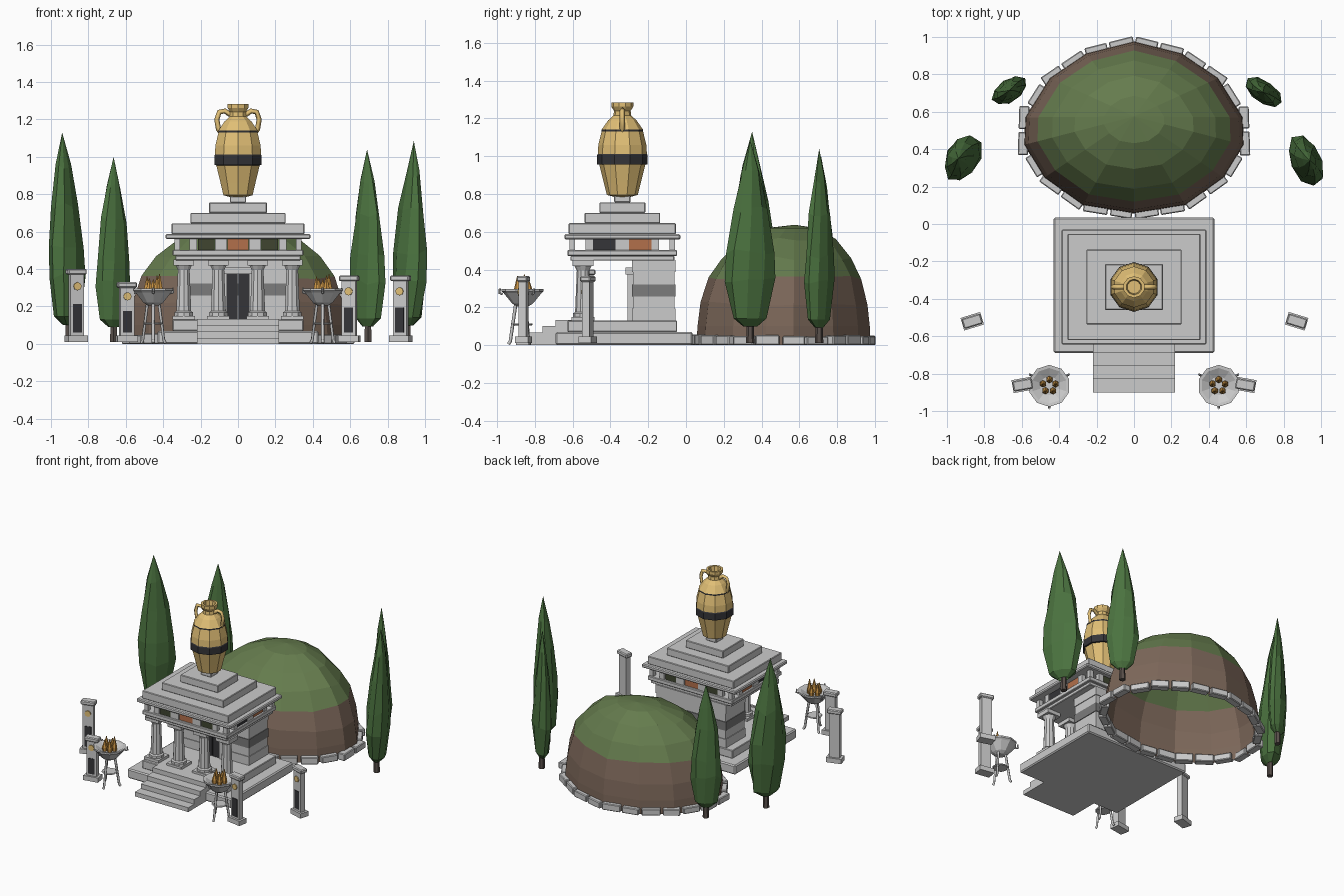
import bpy, bmesh, math, random
from mathutils import Matrix, Vector

if "Cube" in bpy.data.objects:
    bpy.data.objects.remove(bpy.data.objects["Cube"])
random.seed(4)

def mat(name, r, g, b):
    m = bpy.data.materials.new(name)
    m.diffuse_color = (r, g, b, 1)
    m.use_nodes = True
    m.node_tree.nodes["Principled BSDF"].inputs["Base Color"].default_value = m.diffuse_color
    return m

GOLD = mat("gold", .75, .52, .18)
DARK = mat("dark", .035, .035, .04)
STONE = mat("dark_stone", .2, .2, .2)
CLAY = mat("clay", .45, .16, .07)
OLIVE = mat("olive", .05, .06, .03)
LEAF = mat("leaf", .07, .17, .05)
GRASS = mat("grass", .13, .2, .075)
EARTH = mat("earth", .2, .135, .1)
BARK = mat("bark", .1, .08, .07)
FLAME = mat("flame", .6, .3, .06)

def make(name, bm, mats=(), M=None):
    bmesh.ops.recalc_face_normals(bm, faces=bm.faces)
    if M is not None:
        bm.transform(M)
    me = bpy.data.meshes.new(name)
    bm.to_mesh(me)
    bm.free()
    for m in mats:
        me.materials.append(m)
    ob = bpy.data.objects.new(name, me)
    bpy.context.collection.objects.link(ob)
    return ob

def box(name, x0, x1, y0, y1, z0, z1, m=None, M=None, bevel=0):
    bm = bmesh.new()
    bmesh.ops.create_cube(bm, size=1, matrix=Matrix.Translation(((x0+x1)/2, (y0+y1)/2, (z0+z1)/2))
                          @ Matrix.Diagonal((x1-x0, y1-y0, z1-z0, 1)))
    if bevel:
        bmesh.ops.bevel(bm, geom=bm.edges[:], offset=bevel, segments=1, affect='EDGES')
    return make(name, bm, [m] if m else [], M)

def loft(name, rings, mats=(), bands=None, caps=True, M=None):
    """Join rings of points; bands gives the material index per gap."""
    bm = bmesh.new()
    vs = [[bm.verts.new(p) for p in r] for r in rings]
    n = len(rings[0])
    for k in range(len(vs)-1):
        for i in range(n):
            j = (i+1) % n
            f = bm.faces.new((vs[k][i], vs[k][j], vs[k+1][j], vs[k+1][i]))
            f.material_index = bands[k] if bands else 0
    if caps:
        bm.faces.new(vs[0])
        bm.faces.new(vs[-1])
    else:
        bmesh.ops.remove_doubles(bm, verts=vs[-1], dist=1e-4)
    return make(name, bm, mats, M)

def lathe(name, prof, n, loc=(0, 0, 0), mats=(), bands=None):
    rings = [[(r*math.cos(2*math.pi*(i+.5)/n), r*math.sin(2*math.pi*(i+.5)/n), z) for i in range(n)] for r, z in prof]
    return loft(name, rings, mats, bands, True, Matrix.Translation(loc))

def tube(name, pts, r, m=None):
    cu = bpy.data.curves.new(name, 'CURVE')
    cu.dimensions, cu.bevel_depth, cu.bevel_resolution, cu.use_fill_caps = '3D', r, 0, True
    sp = cu.splines.new('POLY')
    sp.points.add(len(pts)-1)
    for p, q in zip(sp.points, pts):
        p.co = (*q, 1)
    if m:
        cu.materials.append(m)
    ob = bpy.data.objects.new(name, cu)
    bpy.context.collection.objects.link(ob)
    return ob

CY = -.337  # temple centre

def slab(name, hx, hy, z0, z1, m=None, bevel=.004):
    return box(name, -hx, hx, CY-hy, CY+hy, z0, z1, m, None, bevel)

# Platform and stairs
box("plinth", -.43, .43, -.69, .035, 0, .07, None, None, .008)
slab("stylobate", .35, .29, .07, .13)
for k in range(4):
    box("stair", -.22, .22, -.90+.07*k, -.6, 0, .032+.034*k)

# Inner chamber with banded courses and a double door
for k in range(5):
    e = .005*(k % 2)
    box("chamber_course", -.29+e, .29-e, -.285+e, -.055-e, .13+.064*k, .13+.064*(k+1), STONE if k == 2 else None)
for s in (-1, 1):
    box("door_jamb", s*.075-.016, s*.075+.016, -.31, -.28, .13, .38)
    box("door_leaf", s*.031-.028, s*.031+.028, -.30, -.28, .13, .375, DARK)
box("door_lintel", -.10, .10, -.32, -.28, .375, .41)

# Columns
for x in (-.29, -.105, .105, .29):
    box("column_base", x-.06, x+.06, -.605, -.485, .13, .15)
    lathe("column", [(.053, .15), (.053, .168), (.042, .175), (.033, .395), (.046, .42), (.05, .425)], 10, (x, -.545, 0))
    box("column_capital", x-.055, x+.055, -.60, -.49, .42, .45)

# Entablature: architrave, open frieze, cornice
slab("architrave_lower", .335, .275, .447, .472)
slab("architrave_upper", .35, .29, .472, .503)
for s in (-1, 1):
    y = CY+s*.265
    for x, w in ((-.325, .03), (-.24, .04), (-.09, .065), (.09, .065), (.24, .04), (.325, .03)):
        box("triglyph", x-w/2, x+w/2, y-.015, y+.015, .503, .56)
    box("panel", -.055, .055, y-.008, y+.008, .503, .56, CLAY)
    for t in (-1, 1):
        box("panel", t*.17-.045, t*.17+.045, y-.008, y+.008, .503, .56, OLIVE)
    x = s*.325
    for d, w in ((-.175, .04), (0, .07), (.175, .04)):
        box("triglyph", x-.015, x+.015, CY+d-w/2, CY+d+w/2, .503, .56)
    box("panel", x-.008, x+.008, CY-.155, CY-.035, .503, .56, DARK)
    box("panel", x-.008, x+.008, CY+.035, CY+.155, .503, .56, CLAY)
slab("cornice", .387, .307, .56, .587, None, .006)

# Stepped roof and urn
slab("roof_step", .355, .284, .587, .645)
slab("roof_step", .255, .2, .645, .70)
slab("roof_step", .155, .122, .70, .755)
slab("urn_block", .043, .043, .755, .79)
lathe("urn", [(.045, .785), (.082, .795), (.098, .86), (.122, .955), (.133, .957), (.133, 1.007), (.130, 1.012),
              (.127, 1.06), (.110, 1.13), (.110, 1.14), (.075, 1.19), (.047, 1.215), (.044, 1.24), (.058, 1.262),
              (.058, 1.283), (.042, 1.283), (.036, 1.25)],
      10, (0, CY, 0), [GOLD, DARK], [0, 0, 0, 1, 1, 1, 0, 0, 1, 0, 0, 0, 0, 0, 0, 0])
for s in (-1, 1):
    tube("urn_handle", [(s*a, CY, z) for a, z in ((.04, 1.225), (.07, 1.245), (.10, 1.24), (.113, 1.2), (.105, 1.15), (.095, 1.135))], .014, GOLD)

# Burial mound: outline mirrored about x, scaled up a dome profile
half = [(0, .985), (.26, .92), (.46, .785), (.595, .57), (.60, .42), (.49, .24), (.28, .09), (0, .045)]
outline = half + [(-x, y) for x, y in half[-2:0:-1]]
dome = [(.98, 0), (.97, .1), (.94, .22), (.86, .355), (.73, .46), (.53, .56), (.27, .62), (0, .637)]
loft("mound", [[(x*s, .575+(y-.575)*s, z+(random.uniform(-.012, .012) if .2 < z < .6 else 0)) for x, y in outline] for s, z in dome],
     [EARTH, GRASS], [0, 0, 0, 1, 1, 1, 1], False)

# Kerb stones following the outline
pts = [Vector(p) for p in outline+outline[:1]]
seg = [(b-a).length for a, b in zip(pts, pts[1:])]
N = 24
for k in range(N):
    d, i = (k+.5)*sum(seg)/N, 0
    while d > seg[i]:
        d -= seg[i]
        i += 1
    t = (pts[i+1]-pts[i]).normalized()
    c = pts[i]+t*d
    M = Matrix.Translation((c.x, c.y, 0)) @ Matrix.Rotation(math.atan2(t.y, t.x), 4, 'Z')
    w = random.uniform(.058, .066)
    box("kerb_stone", -w, w, -.035, .02, 0, random.uniform(.045, .057), None, M, .005)

# Cypress trees: flattened, slightly irregular leaf shapes
prof = [(.3, .09), (.72, .13), (1, .32), (.95, .45), (.72, .66), (.4, .84), (0, 1)]
for x, y, a, b, ang, h, lean in ((-.905, .35, .135, .09, 62, 1.13, -.035), (.905, .34, .14, .085, 115, 1.085, .035),
                                 (-.665, .715, .11, .06, 33, 1.0, 0), (.695, .705, .11, .06, -35, 1.04, -.005)):
    rings = []
    for s, f in prof:
        ring = []
        for i in range(9):
            th = 2*math.pi*i/9+f*.5
            q = s*random.uniform(.9, 1.06)
            ring.append((q*a*math.cos(th), q*b*math.sin(th), f*h + (random.uniform(-.02, .02) if .2 < f < .9 else 0)))
        rings.append(ring)
    M = Matrix.Translation((x, y, 0)) @ Matrix.Shear('XY', 4, (lean/h, 0)) @ Matrix.Rotation(math.radians(ang), 4, 'Z')
    loft("cypress_leaves", rings, [LEAF], None, False, M)
    lathe("cypress_trunk", [(.022, .01), (.018, .15)], 6, (x, y, 0), [BARK])

# Grave markers with inset panel and gold disc
for x, y, ang, h in ((-.865, -.52, 17, .40), (.87, -.52, -17, .365), (-.595, -.86, 10, .33), (.595, -.86, -10, .365)):
    M = Matrix.Translation((x, y, 0)) @ Matrix.Rotation(math.radians(ang), 4, 'Z')
    box("marker_base", -.055, .055, -.035, .035, .01, .045, None, M)
    box("marker_shaft", -.038, .038, -.02, .02, .045, h-.03, None, M)
    box("marker_cap", -.052, .052, -.028, .028, h-.03, h, None, M, .006)
    box("marker_panel", -.024, .024, -.024, -.018, .06, h*.53, DARK, M)
    bm = bmesh.new()
    bmesh.ops.create_cone(bm, cap_ends=True, segments=8, radius1=.022, radius2=.022, depth=.012)
    make("marker_disc", bm, [GOLD], M @ Matrix.Translation((0, -.022, h*.77)) @ Matrix.Rotation(math.pi/2, 4, 'X'))

# Tripod braziers with flames
for s in (-1, 1):
    cx, cy = s*.453, -.865
    lathe("brazier_bowl", [(.03, .205), (.055, .22), (.10, .275), (.112, .285), (.112, .297), (.095, .295), (.05, .27)], 10, (cx, cy, 0))
    lathe("brazier_ring", [(.05, .105), (.055, .11), (.05, .115)], 9, (cx, cy, 0))
    for k in range(3):
        a = math.radians(30+120*k)
        c, d = math.cos(a), math.sin(a)
        tube("brazier_leg", [(cx+c*r, cy+d*r, z) for r, z in ((.075, .005), (.065, .02), (.035, .225))], .009)
        tube("brazier_knob", [(cx+c*r, cy+d*r, z) for r, z in ((.105, .27), (.122, .275), (.12, .30))], .006)
    for k in range(5):
        a = 2*math.pi*k/5+.3
        h = (.375, .345, .36, .35, .365)[k]
        lathe("flame", [(.016, .27), (.019, .295), (.002, h)], 6, (cx+.035*math.cos(a), cy+.033*math.sin(a), 0), [FLAME])
